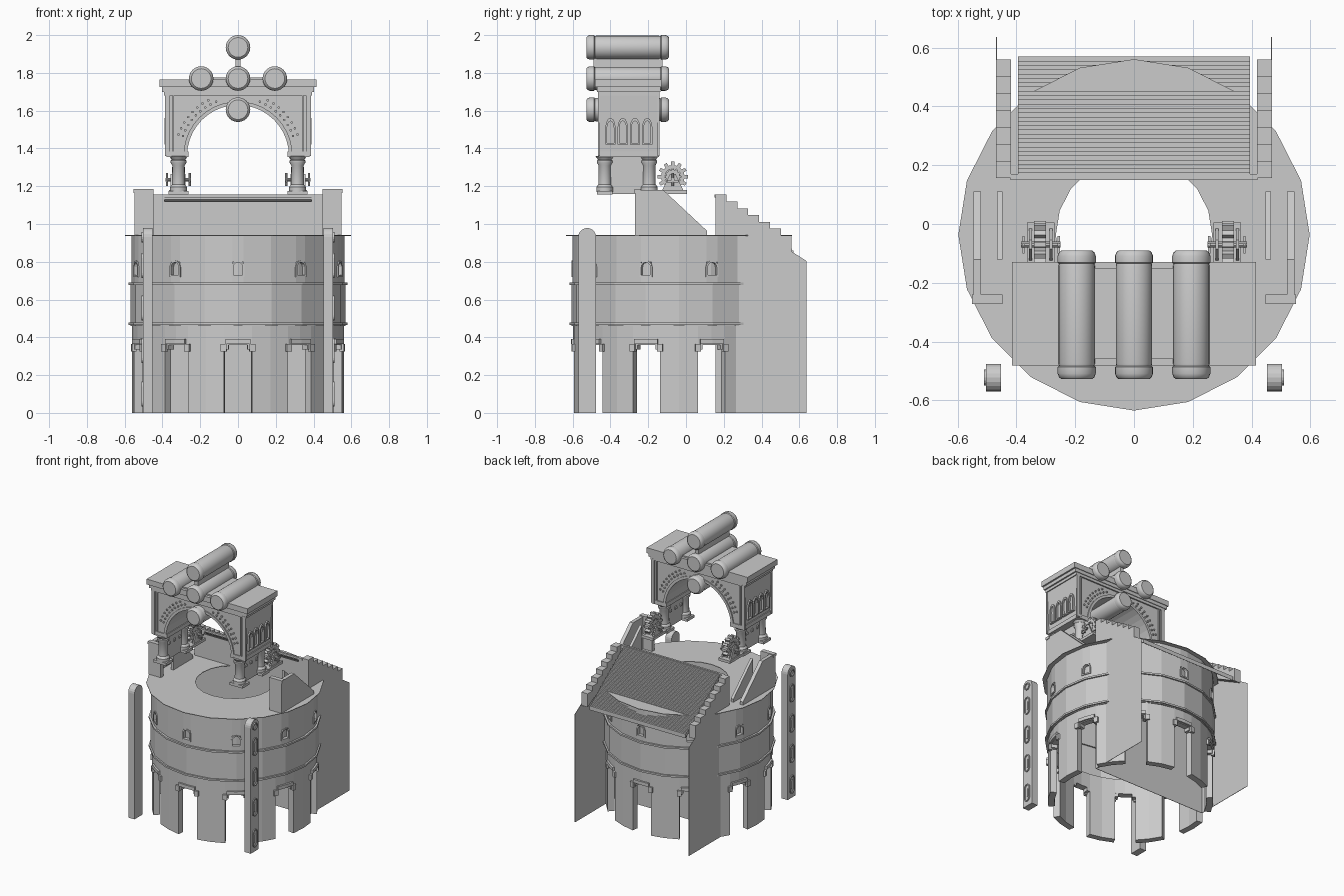
import bpy, bmesh
from math import sin, cos, pi, radians
from mathutils import Vector

cube = bpy.data.objects.get("Cube")
if cube:
    bpy.data.objects.remove(cube, do_unlink=True)

stone = bpy.data.materials.new("grey_stone")
stone.use_nodes = True
stone.diffuse_color = (0.6, 0.6, 0.6, 1)
stone.node_tree.nodes["Principled BSDF"].inputs["Base Color"].default_value = (0.6, 0.6, 0.6, 1)

CY = -0.037          # y of the drum axis
STEP = 36            # angle between bays


def done(name, bm, smooth=False):
    bmesh.ops.recalc_face_normals(bm, faces=bm.faces)
    me = bpy.data.meshes.new(name)
    bm.to_mesh(me)
    bm.free()
    me.materials.append(stone)
    if smooth:
        me.shade_smooth()
        me.set_sharp_from_angle(angle=radians(35))
    ob = bpy.data.objects.new(name, me)
    bpy.context.collection.objects.link(ob)
    return ob


def place(axis, u, v, d):
    return Vector((d, u, v)) if axis == 'x' else Vector((u, d, v))


def prism(bm, pts, axis, a, b):
    """Polygon in the plane across the axis, extruded from a to b."""
    ends = [[bm.verts.new(place(axis, u, v, d)) for u, v in pts] for d in (a, b)]
    for e in ends:
        bm.faces.new(e)
    for i in range(len(pts)):
        j = (i + 1) % len(pts)
        bm.faces.new((ends[0][i], ends[0][j], ends[1][j], ends[1][i]))


def box(bm, x0, x1, y0, y1, z0, z1):
    prism(bm, [(y0, z0), (y1, z0), (y1, z1), (y0, z1)], 'x', x0, x1)


def loop_faces(bm, rings, closed):
    n = len(rings)
    for i in range(n if closed else n - 1):
        a, b = rings[i], rings[(i + 1) % n]
        for j in range(len(a)):
            k = (j + 1) % len(a)
            bm.faces.new((a[j], a[k], b[k], b[j]))
    if not closed:
        bm.faces.new(rings[0])
        bm.faces.new(rings[-1])


def sweep(bm, r0, r1, z0, z1, angles, closed=False):
    """Rectangular section carried round the drum axis."""
    section = [(r0, z0), (r1, z0), (r1, z1), (r0, z1)]
    loop_faces(bm, [[bm.verts.new((r * sin(radians(a)), CY - r * cos(radians(a)), z))
                     for r, z in section] for a in angles], closed)


def frame(bm, outer, inner, axis, a, b, closed=True):
    """Moulding between two matching outlines."""
    loop_faces(bm, [[bm.verts.new(place(axis, *p, d)) for p, d in
                     ((o, a), (i, a), (i, b), (o, b))] for o, i in zip(outer, inner)], closed)


def lathe(bm, prof, c, axis, n=24):
    rings = []
    for r, h in prof:
        ring = []
        for i in range(n):
            p, q = r * cos(2 * pi * i / n), r * sin(2 * pi * i / n)
            off = {'x': (h, p, q), 'y': (p, h, q), 'z': (p, q, h)}[axis]
            ring.append(bm.verts.new(Vector(c) + Vector(off)))
        rings.append(ring)
    loop_faces(bm, rings, False)


def capsule(u, v, r, half, n=8):
    return [(u + r * cos(pi * i / n), v + half + r * sin(pi * i / n)) for i in range(n + 1)] + \
           [(u - r * cos(pi * i / n), v - half - r * sin(pi * i / n)) for i in range(n + 1)]


def doorway(u, v, w, h, point=0.0):
    arc = [(u + w * cos(pi * i / 6), v + h + (w + point) * sin(pi * i / 6)) for i in range(7)]
    return [(u + w, v)] + arc + [(u - w, v)]


circle = range(0, 360, 18)
bays = [STEP * k for k in range(10)]

# Lower drum: ten legs, stepped lintels and hoods
bm = bmesh.new()
for c in bays:
    sweep(bm, 0.515, 0.56, 0, 0.47, [c + 7.7, c + 18, c + 28.3])
    sweep(bm, 0.515, 0.56, 0.36, 0.47, [c - 7.7, c, c + 7.7])
    for s in (-1, 1):
        sweep(bm, 0.515, 0.56, 0.335, 0.36, [c + s * 7.7, c + s * 5.2])
        sweep(bm, 0.55, 0.573, 0.325, 0.365, [c + s * 9.2, c + s * 6.2])
    sweep(bm, 0.55, 0.573, 0.365, 0.39, [c - 6.5, c, c + 6.5])
done("drum_legs", bm)

# Middle band with two rims
bm = bmesh.new()
sweep(bm, 0.53, 0.57, 0.46, 0.69, circle, True)
for z in (0.465, 0.677):
    sweep(bm, 0.53, 0.581, z, z + 0.013, circle, True)
done("drum_band", bm)

# Upper drum with recessed windows
bm = bmesh.new()
sweep(bm, 0.52, 0.545, 0.69, 0.937, circle, True)
for c in bays:
    sweep(bm, 0.54, 0.565, 0.69, 0.937, [c + 3, c + 18, c + 33])
    for z0, z1 in ((0.69, 0.725), (0.8, 0.937)):
        sweep(bm, 0.54, 0.565, z0, z1, [c - 3, c + 3])
done("drum_top", bm)
for c in bays:
    bm = bmesh.new()
    frame(bm, doorway(0, 0.72, 0.035, 0.052), doorway(0, 0.73, 0.025, 0.042), 'y', -0.57, -0.545)
    ob = done("window_frame", bm)
    ob.location.y = CY
    ob.rotation_euler.z = radians(c)

# Thin platform with a round hole
bm = bmesh.new()
sweep(bm, 0.266, 0.598, 0.937, 0.941, circle, True)
done("platform", bm)

# Rear stair: treads, stepped parapets, side walls and front wall
bm = bmesh.new()
n, y0, y1, z0, z1 = 28, 0.16, 0.57, 1.15, 0.85
pts = []
for i in range(n):
    z = z0 + (z1 - z0) * i / n
    pts += [(y0 + (y1 - y0) * i / n, z), (y0 + (y1 - y0) * (i + 1) / n, z)]
prism(bm, pts + [(y1, z1 - 0.02), (y0, z0 - 0.02)], 'x', -0.395, 0.395)
done("stair", bm)

steps = []
for i in range(7):
    z = 1.155 - 0.036 * i
    steps += [(0.157 + 0.0575 * i, z), (0.157 + 0.0575 * (i + 1), z)]
for s in (-1, 1):
    bm = bmesh.new()
    prism(bm, steps + [(0.56, 0.84), (0.157, 1.05)], 'x', s * 0.418, s * 0.47)
    box(bm, s * 0.39, s * 0.42, 0.157, 0.17, 0.94, 1.155)
    done("stair_parapet", bm)
    bm = bmesh.new()
    prism(bm, [(0.157, 0), (0.637, 0), (0.637, 0.805), (0.55, 0.86), (0.157, 1.1)],
          'x', s * 0.467, s * 0.47)
    done("stair_side_wall", bm)
bm = bmesh.new()
box(bm, -0.468, 0.468, 0.157, 0.16, 0, 1.12)
box(bm, -0.42, 0.42, 0.15, 0.165, 1.14, 1.155)
done("stair_front_wall", bm)

# Sloped ramps on the platform sides
for s in (-1, 1):
    bm = bmesh.new()
    prism(bm, [(-0.265, 0.94), (0.11, 0.94), (0.11, 0.965), (-0.12, 1.18), (-0.265, 1.18)],
          'x', s * 0.52, s * 0.547)
    prism(bm, [(-0.12, 0.94), (0.11, 0.94), (0.11, 0.965), (-0.12, 1.18)], 'x', s * 0.447, s * 0.467)
    box(bm, s * 0.447, s * 0.547, -0.27, -0.24, 0.94, 1.18)
    box(bm, s * 0.447, s * 0.552, -0.273, -0.24, 1.165, 1.185)
    done("side_ramp", bm)

# Free-standing posts with slotted outer faces
for s in (-1, 1):
    bm = bmesh.new()
    prism(bm, [(-0.57, 0), (-0.476, 0)] +
          [(-0.523 + 0.047 * cos(pi * i / 10), 0.932 + 0.047 * sin(pi * i / 10)) for i in range(11)],
          'x', s * 0.453, s * 0.504)
    for z in (0.1, 0.33, 0.555, 0.78, 0.93):
        half = 0.0 if z > 0.9 else 0.04
        frame(bm, capsule(-0.523, z, 0.027, half), capsule(-0.523, z, 0.019, half),
              'x', s * 0.5, s * 0.511)
        if half:
            prism(bm, capsule(-0.523, z, 0.009, 0.025), 'x', s * 0.5, s * 0.509)
    done("post", bm)

# Gate: arched body, cornice and ornament
bm = bmesh.new()
arc = [(-0.27 * cos(pi * i / 20), 1.36 + 0.27 * sin(pi * i / 20)) for i in range(21)]
prism(bm, [(-0.37, 1.36)] + arc + [(0.37, 1.36), (0.385, 1.69), (-0.385, 1.69)], 'y', -0.455, -0.15)
done("gate_body", bm)
bm = bmesh.new()
for hx, ya, yb, za, zb in ((0.392, -0.465, -0.14, 1.68, 1.7), (0.403, -0.472, -0.135, 1.7, 1.725),
                           (0.415, -0.482, -0.13, 1.725, 1.765)):
    box(bm, -hx, hx, ya, yb, za, zb)
done("gate_cornice", bm)
bm = bmesh.new()
wide = [(x * 1.07, 1.36 + (z - 1.36) * 1.07) for x, z in arc]
for ya, yb in ((-0.463, -0.45), (-0.155, -0.142)):
    frame(bm, wide, arc, 'y', ya, yb, False)
    for s in (-1, 1):
        box(bm, s * 0.34, s * 0.348, ya, yb, 1.37, 1.68)
        for i in range(4, 16):
            t = radians(6 * i - 4)
            for r in (0.31, 0.335):
                x, z = s * r * cos(t), 1.36 + r * sin(t)
                if z < 1.66 and abs(x) > 0.1:
                    prism(bm, capsule(x, z, 0.007, 0, 3), 'y', ya, yb)
done("gate_ornament", bm)
for s in (-1, 1):
    bm = bmesh.new()
    for i in range(4):
        y = -0.4 + 0.065 * i
        frame(bm, doorway(y, 1.42, 0.027, 0.09, 0.025), doorway(y, 1.428, 0.018, 0.08, 0.02),
              'x', s * 0.365, s * 0.389)
    for y in (-0.46, -0.145):
        box(bm, s * 0.36, s * 0.386, y - 0.006, y + 0.006, 1.36, 1.69)
    box(bm, s * 0.262, s * 0.378, -0.462, -0.143, 1.355, 1.385)
    done("gate_side_niches", bm)

# Gate columns and the panel between each pair
for s in (-1, 1):
    for y in (-0.43, -0.195):
        bm = bmesh.new()
        lathe(bm, [(0.045, 1.17), (0.045, 1.195), (0.034, 1.21), (0.033, 1.31), (0.042, 1.325),
                   (0.042, 1.335), (0.036, 1.34), (0.05, 1.36)], (s * 0.315, y, 0), 'z', 16)
        box(bm, s * 0.262, s * 0.368, y - 0.042, y + 0.042, 1.155, 1.175)
        done("gate_column", bm, True)
    bm = bmesh.new()
    box(bm, s * 0.305, s * 0.325, -0.41, -0.215, 1.16, 1.36)
    for y in (-0.375, -0.3125, -0.25):
        prism(bm, doorway(y, 1.27, 0.011, 0.012), 'x', s * 0.298, s * 0.332)
    done("gate_panel", bm)

# Toothed wheels with stands and axles
for s in (-1, 1):
    bm = bmesh.new()
    pts = []
    for k in range(12):
        for da, r in ((-9, 0.062), (-6, 0.08), (6, 0.08), (9, 0.062)):
            t = radians(30 * k + da)
            pts.append((-0.07 + r * cos(t), 1.25 + r * sin(t)))
    hub = [(-0.07 + (y + 0.07) * 0.55, 1.25 + (z - 1.25) * 0.55) for y, z in pts]
    frame(bm, pts, hub, 'x', s * 0.3, s * 0.34)
    prism(bm, capsule(-0.07, 1.25, 0.042, 0), 'x', s * 0.31, s * 0.33)
    done("toothed_wheel", bm)
    bm = bmesh.new()
    box(bm, s * 0.27, s * 0.365, -0.165, 0.005, 1.16, 1.18)
    for x in (0.283, 0.352):
        prism(bm, [(-0.125, 1.18), (-0.015, 1.18), (-0.055, 1.265), (-0.085, 1.265)],
              'x', s * (x - 0.005), s * (x + 0.005))
    for x in (0.256, 0.376):
        lathe(bm, [(0.006, 1.2), (0.006, 1.27)], (s * x, -0.07, 0), 'z', 8)
        box(bm, s * (x - 0.004), s * (x + 0.004), -0.1, -0.04, 1.22, 1.23)
    lathe(bm, [(0.01, 0.25), (0.01, 0.385)] if s > 0 else [(0.01, -0.385), (0.01, -0.25)],
          (0, -0.07, 1.235), 'x', 10)
    done("wheel_stand", bm)

# Five cylinders carried by the gate
for x, z in ((0, 1.935), (-0.195, 1.77), (0, 1.77), (0.195, 1.77), (0, 1.605)):
    bm = bmesh.new()
    half = [(0.052, 0.219), (0.06, 0.213), (0.065, 0.2), (0.065, 0.178), (0.06, 0.174), (0.062, 0.165)]
    lathe(bm, [(r, -h) for r, h in half] + [(r, h) for r, h in reversed(half)], (x, -0.309, z), 'y')
    done("cylinder", bm, True)
bm = bmesh.new()
box(bm, -0.014, 0.014, -0.49, -0.125, 1.8, 1.9)
box(bm, -0.16, 0.16, -0.46, -0.15, 1.755, 1.775)
done("cylinder_rack", bm)
